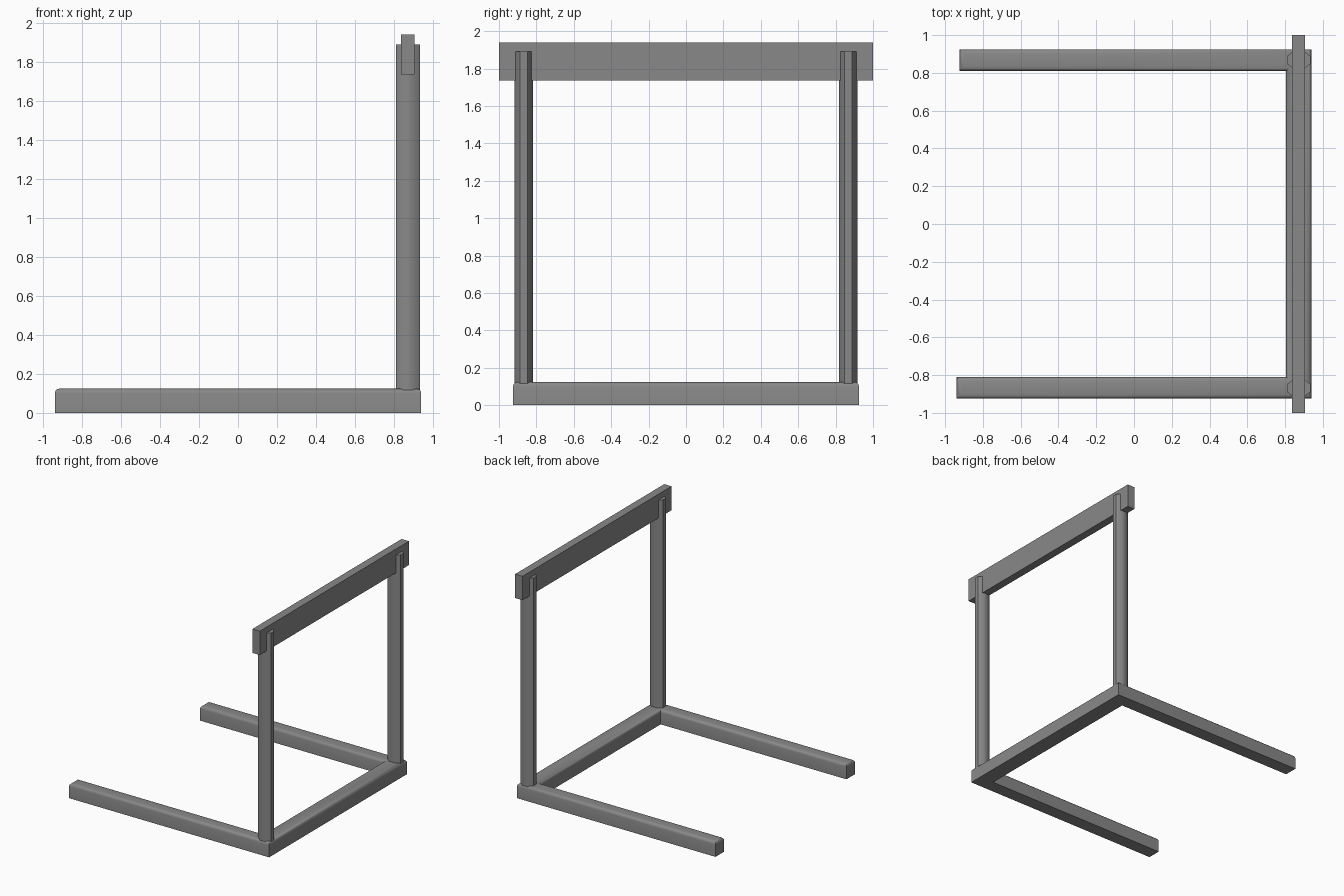
import bpy, bmesh, math

cube = bpy.data.objects.get("Cube")
if cube:
    bpy.data.objects.remove(cube, do_unlink=True)

grey = bpy.data.materials.new("mid_grey")
grey.use_nodes = True
colour = (0.25, 0.25, 0.25, 1)
grey.diffuse_color = colour
grey.node_tree.nodes["Principled BSDF"].inputs["Base Color"].default_value = colour


def prism(name, outline, bottom, top, round_top=0.0, smooth=False):
    """Extrude a flat outline upward, optionally rounding its upper rim."""
    bm = bmesh.new()
    face = bm.faces.new([bm.verts.new((x, y, bottom)) for x, y in outline])
    made = bmesh.ops.extrude_face_region(bm, geom=[face])["geom"]
    raised = [v for v in made if isinstance(v, bmesh.types.BMVert)]
    bmesh.ops.translate(bm, verts=raised, vec=(0, 0, top - bottom))
    bmesh.ops.recalc_face_normals(bm, faces=bm.faces)
    if round_top:
        rim = [e for e in bm.edges if all(v.co.z > top - 0.001 for v in e.verts)]
        bmesh.ops.bevel(bm, geom=rim, offset=round_top, segments=3,
                        profile=0.5, affect='EDGES')
    mesh = bpy.data.meshes.new(name)
    bm.to_mesh(mesh)
    bm.free()
    mesh.materials.append(grey)
    obj = bpy.data.objects.new(name, mesh)
    bpy.context.collection.objects.link(obj)
    if smooth:
        bpy.ops.object.select_all(action='DESELECT')
        obj.select_set(True)
        bpy.context.view_layer.objects.active = obj
        bpy.ops.object.shade_smooth_by_angle(angle=math.radians(50))
    return obj


# U-shaped base: two feet joined by a side rail
outer, inner, foot = 0.925, 0.81, 0.94
prism("base_frame",
      [(-foot, -outer), (foot, -outer), (foot, outer), (-foot + 0.015, outer),
       (-foot + 0.015, inner), (0.805, inner), (0.805, -inner), (-foot, -inner)],
      0, 0.125, round_top=0.025, smooth=True)

# Eight-sided uprights
for label, side in (("front", -1), ("back", 1)):
    ring = [math.radians(45 * i + 22.5) for i in range(8)]
    prism(label + "_post",
          [(0.872 + 0.067 * math.cos(a), side * 0.868 + 0.053 * math.sin(a))
           for a in ring], 0.08, 1.89, smooth=True)

# Crossbar board
prism("crossbar", [(0.836, -1), (0.905, -1), (0.905, 1), (0.836, 1)], 1.737, 1.94)
